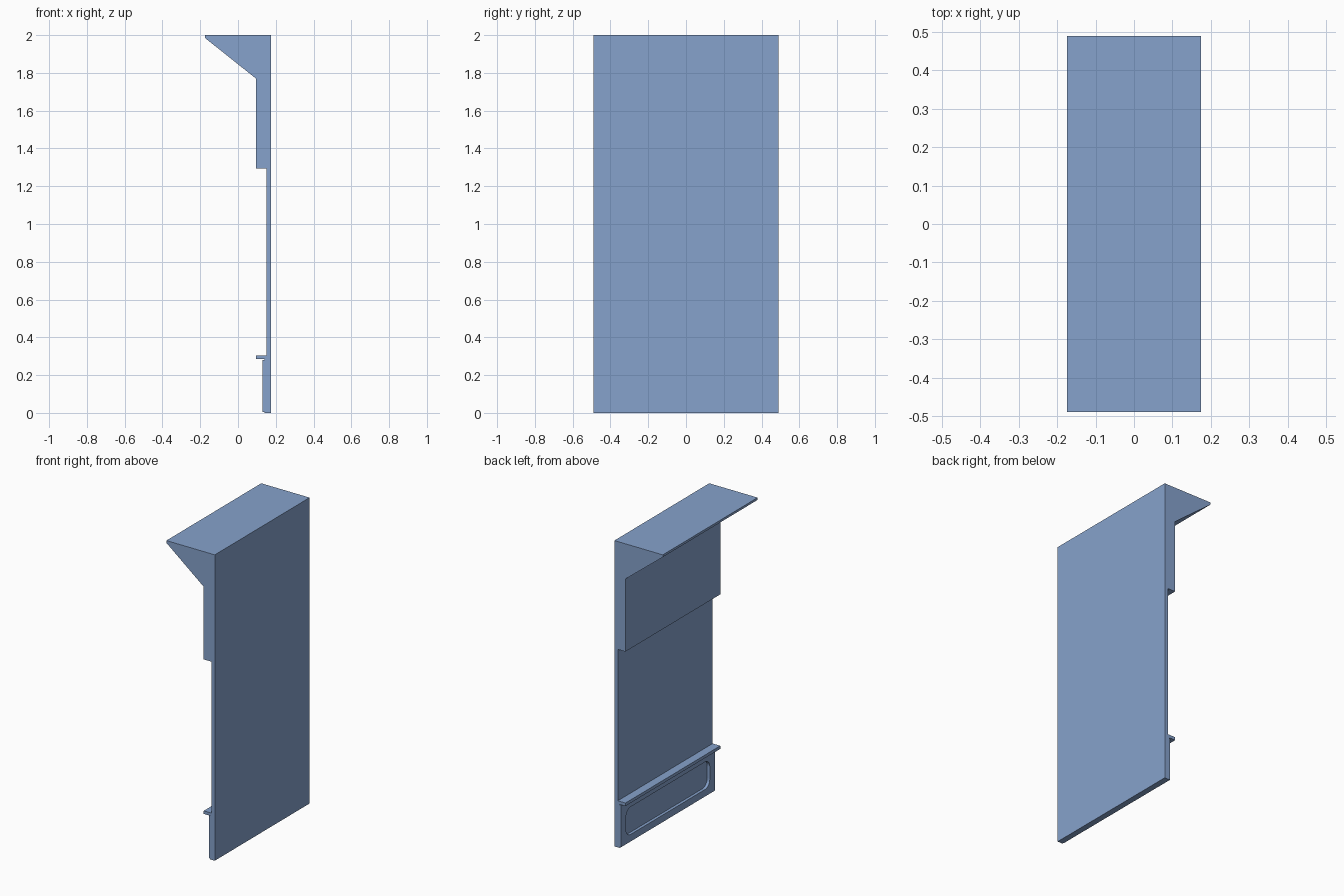
import bpy, bmesh, math

cube = bpy.data.objects.get("Cube")
if cube:
    bpy.data.objects.remove(cube, do_unlink=True)

HALF = 0.49      # half of the panel width along y

blue = bpy.data.materials.new("soft_blue")
blue.use_nodes = True
blue.diffuse_color = (0.238, 0.361, 0.604, 1)
blue.node_tree.nodes["Principled BSDF"].inputs["Base Color"].default_value = blue.diffuse_color


def extrude(name, points, direction):
    """Make a solid by sweeping a flat outline along a direction."""
    bm = bmesh.new()
    face = bm.faces.new([bm.verts.new(p) for p in points])
    swept = bmesh.ops.extrude_face_region(bm, geom=[face], use_keep_orig=True)
    moved = [g for g in swept["geom"] if isinstance(g, bmesh.types.BMVert)]
    bmesh.ops.translate(bm, verts=moved, vec=direction)
    bmesh.ops.recalc_face_normals(bm, faces=bm.faces)
    mesh = bpy.data.meshes.new(name)
    bm.to_mesh(mesh)
    bm.free()
    mesh.materials.append(blue)
    obj = bpy.data.objects.new(name, mesh)
    bpy.context.collection.objects.link(obj)
    return obj


def rounded_outline(x, half, low, high, radius, steps=8):
    """Rounded rectangle in the y-z plane."""
    corners = [(half - radius, high - radius), (radius - half, high - radius),
               (radius - half, low + radius), (half - radius, low + radius)]
    points = []
    for quarter, (y, z) in enumerate(corners):
        for i in range(steps + 1):
            a = math.pi / 2 * (quarter + i / steps)
            points.append((x, y + radius * math.cos(a), z + radius * math.sin(a)))
    return points


# Wall panel with sloped canopy, upper box and narrow shelf
profile = [(0.175, 0), (0.175, 2), (-0.175, 2), (-0.175, 1.985),
           (0.095, 1.77), (0.095, 1.295), (0.15, 1.295), (0.15, 0.305),
           (0.095, 0.305), (0.095, 0.285), (0.139, 0.285), (0.139, 0)]
wall = extrude("wall_panel", [(x, -HALF, z) for x, z in profile], (0, 2 * HALF, 0))

# Thin plate on the lower section
edge = HALF - 0.004
plate = extrude("kick_plate",
                [(0.131, -edge, 0.004), (0.131, edge, 0.004),
                 (0.131, edge, 0.28), (0.131, -edge, 0.28)], (0.008, 0, 0))

# Rounded recess cut through the plate into the wall
cutter = extrude("recess_cutter", rounded_outline(0.1, 0.433, 0.05, 0.23, 0.05), (0.05, 0, 0))
cutter.hide_render = True
for part in (wall, plate):
    mod = part.modifiers.new("recess", "BOOLEAN")
    mod.operation = "DIFFERENCE"
    mod.solver = "EXACT"
    mod.object = cutter
    bpy.context.view_layer.objects.active = part
    bpy.ops.object.modifier_apply(modifier=mod.name)
bpy.data.objects.remove(cutter, do_unlink=True)
